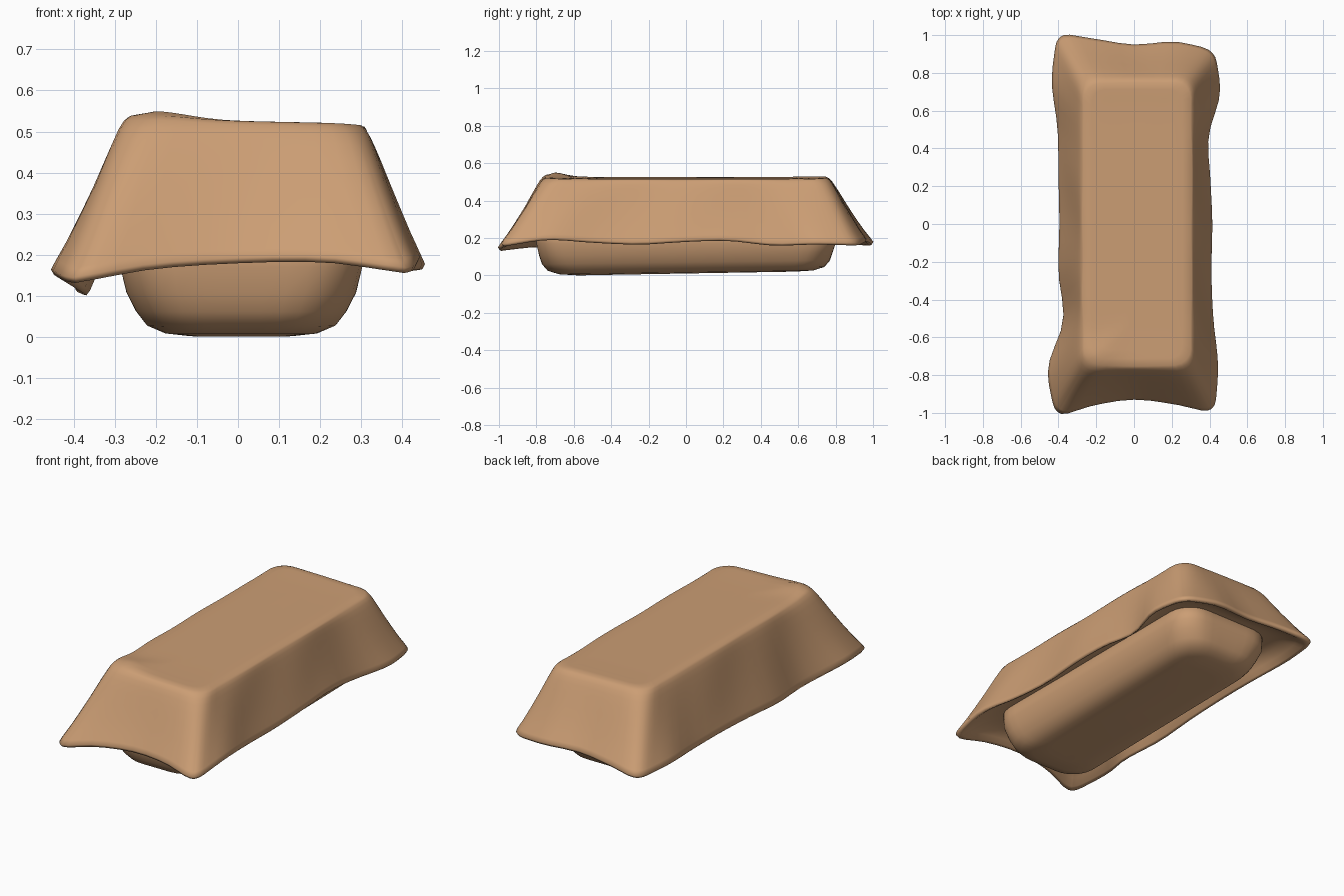
import bpy, math
from mathutils import Vector

old = bpy.data.objects.get("Cube")
if old:
    bpy.data.objects.remove(old, do_unlink=True)

fabric = bpy.data.materials.new("tan_fabric")
fabric.use_nodes = True
TAN = (0.6, 0.34, 0.175, 1)
fabric.diffuse_color = TAN
fabric.node_tree.nodes["Principled BSDF"].inputs["Base Color"].default_value = TAN
fabric.node_tree.nodes["Principled BSDF"].inputs["Roughness"].default_value = 0.8


def curve(values, t):
    """Smooth curve through evenly spaced values, t from -1 to 1."""
    n = len(values) - 1
    f = max(0, min(n, (t + 1) / 2 * n))
    i = min(int(f), n - 1)
    f -= i
    a, b, c, d = (values[max(0, min(n, i + k))] for k in (-1, 0, 1, 2))
    return b + 0.5 * f * (c - a + f * (2*a - 5*b + 4*c - d + f * (3*(b - c) + d - a)))


def perimeter(nx=16, ny=32):
    """Unit square outline, with points gathered near the corners."""
    sx = [math.sin(math.pi * (i / nx - 0.5)) for i in range(nx)]
    sy = [math.sin(math.pi * (i / ny - 0.5)) for i in range(ny)]
    return ([(u, -1) for u in sx] + [(1, v) for v in sy]
            + [(-u, 1) for u in sx] + [(-1, -v) for v in sy])


OUTLINE = perimeter()


def rounded(u, v, hx, hy, r):
    p = Vector((u * hx, v * hy))
    q = Vector((max(r - hx, min(hx - r, p.x)), max(r - hy, min(hy - r, p.y))))
    d = p - q
    return q + d.normalized() * r if d.length > 1e-6 else p


def loft(name, rings):
    n = len(OUTLINE)
    verts = [p for ring in rings for p in ring]
    faces = [(k*n + i, k*n + (i+1) % n, (k+1)*n + (i+1) % n, (k+1)*n + i)
             for k in range(len(rings) - 1) for i in range(n)]
    faces.append(tuple(reversed(range(n))))
    faces.append(tuple(range((len(rings) - 1) * n, len(rings) * n)))
    mesh = bpy.data.meshes.new(name)
    mesh.from_pydata(verts, [], faces)
    mesh.materials.append(fabric)
    mesh.polygons.foreach_set("use_smooth", [True] * len(mesh.polygons))
    obj = bpy.data.objects.new(name, mesh)
    bpy.context.collection.objects.link(obj)
    return obj


# Rounded lower body
def body_ring(hx, hy, z, r):
    ring = []
    for u, v in OUTLINE:
        p = rounded(u, v, hx, hy, r)
        ring.append((p.x + 0.008, p.y, z + 0.01 * (1 + v) * (z < 0.15)))
    return ring


loft("lower_body", [body_ring(*a) for a in (
    (0.13, 0.58, 0.0, 0.1), (0.185, 0.68, 0.006, 0.12), (0.23, 0.74, 0.025, 0.14),
    (0.257, 0.77, 0.06, 0.15), (0.28, 0.785, 0.105, 0.15),
    (0.295, 0.8, 0.17, 0.14), (0.3, 0.803, 0.26, 0.14))])

# Uneven hem: reach and height along each side
EAST = (0.43, 0.445, 0.42, 0.41, 0.415, 0.405, 0.395, 0.455, 0.43)
WEST = (0.42, 0.455, 0.375, 0.4, 0.395, 0.4, 0.405, 0.435, 0.41)
SOUTH = (1.02, 0.96, 0.93, 0.955, 1.0)
NORTH = (1.01, 0.98, 0.95, 0.965, 0.925)
EAST_Z = (0.155, 0.19, 0.175, 0.165, 0.18, 0.185, 0.16, 0.165, 0.16)
WEST_Z = (0.13, 0.15, 0.1, 0.11, 0.125, 0.14, 0.145, 0.165, 0.16)
SOUTH_Z = (0.13, 0.165, 0.18, 0.182, 0.155)
NORTH_Z = (0.16, 0.18, 0.185, 0.18, 0.16)


def hem_point(u, v):
    p = rounded(u, v, 0.41, 0.96, 0.065)
    a, b = p.x / 0.41, p.y / 0.96
    x = a * curve(EAST if a > 0 else WEST, b)
    y = b * curve(NORTH if b > 0 else SOUTH, a)
    if abs(u) >= abs(v):
        z = curve(EAST_Z if u > 0 else WEST_Z, v)
    else:
        z = curve(NORTH_Z if v > 0 else SOUTH_Z, u)
    return Vector((x, y, z))


def top_point(u, v, scale=1.0):
    inset = 0.3 * (1 - scale)
    p = rounded(u, v, 0.3 - inset, 0.772 - inset, 0.09 * scale)
    x, y = p.x + 0.016, p.y
    # Raised ends and a peaked front corner
    z = 0.522 - 0.02 * x + 0.006 * (abs(y) / 0.76) ** 8
    z += 0.02 * math.exp(-((x + 0.2) / 0.11) ** 2 - ((y + 0.7) / 0.08) ** 2)
    return Vector((x, y, z))


def drape_ring(s, f):
    ring = []
    for u, v in OUTLINE:
        t, h = top_point(u, v), hem_point(u, v)
        p = t.lerp(h, s)
        p.z = t.z + (h.z - t.z) * f
        # Soft folds on the long sides
        if abs(u) == 1:
            p.x += u * 0.006 * math.sin(9 * v + 2 * u) * math.sin(math.pi * min(s, 1)) * (1 - v * v)
        ring.append(p)
    return ring


def under_ring(s, lift):
    ring = []
    for u, v in OUTLINE:
        h = hem_point(u, v)
        p = rounded(u, v, 0.29, 0.79, 0.13)
        inner = Vector((p.x + 0.008, p.y, 0.2))
        q = h.lerp(inner, s)
        q.z += lift
        ring.append(q)
    return ring


# Draped cover, from the top down and under the hem
rings = [[top_point(u, v, c) for u, v in OUTLINE] for c in (0.15, 0.4, 0.65, 0.8)]
rings += [drape_ring(s, f) for s, f in (
    (-0.12, 0.01), (-0.04, 0.035), (0.04, 0.085), (0.12, 0.155), (0.24, 0.27), (0.4, 0.43),
    (0.6, 0.62), (0.8, 0.8), (0.93, 0.905), (1.0, 0.965))]
# Hollow inside of the flap, rising to meet the body
rings += [under_ring(s, z) for s, z in (
    (0.04, -0.002), (0.14, 0.0), (0.3, 0.018), (0.55, 0.035), (0.8, 0.04), (1.05, 0.035))]
rings.reverse()
loft("draped_cover", rings)
